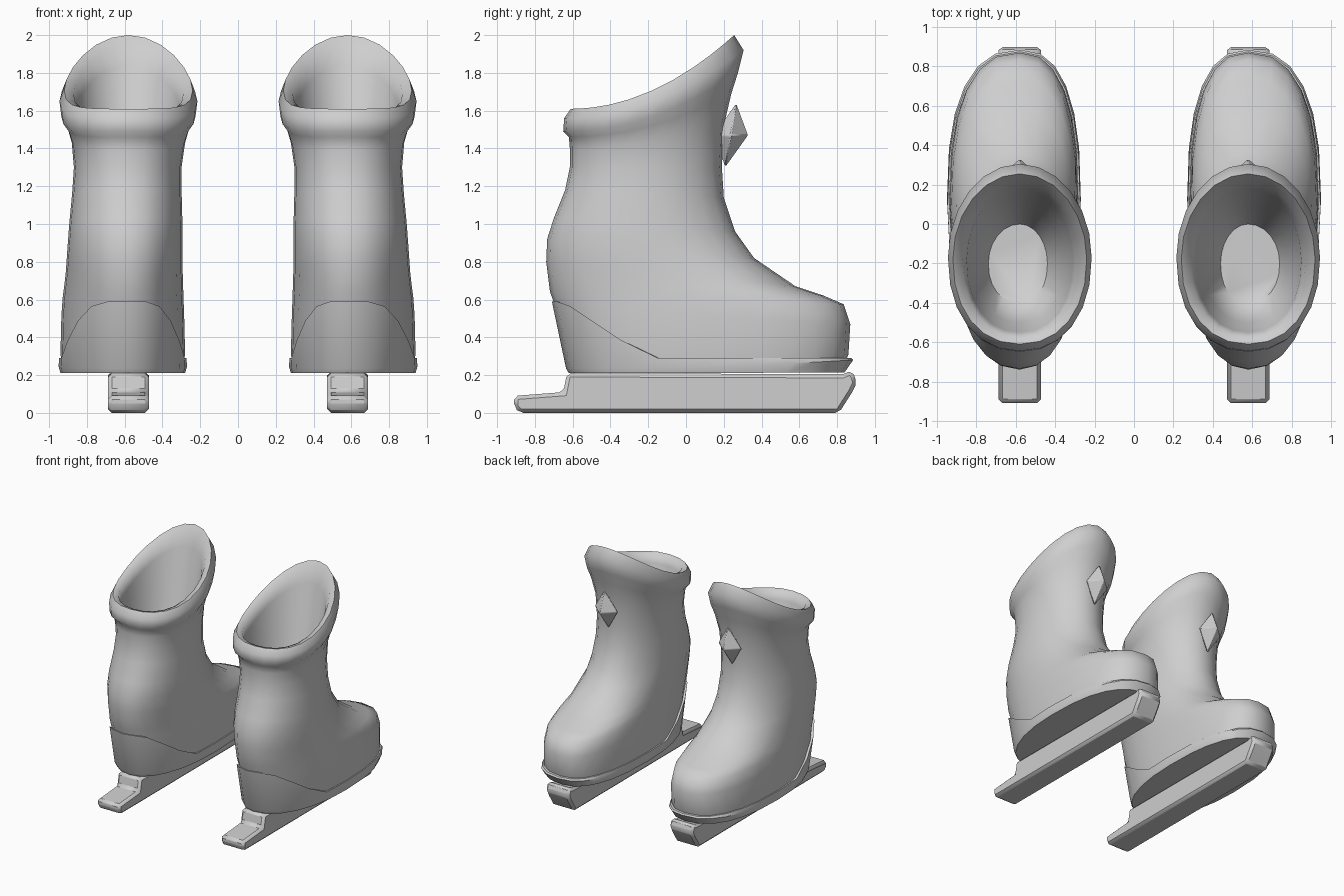
import bpy
import bmesh
import math
from mathutils import Matrix

if "Cube" in bpy.data.objects:
    bpy.data.objects.remove(bpy.data.objects["Cube"], do_unlink=True)

AXIS = 0.58      # distance of each skate from the centre
SEGMENTS = 24
GREY = (0.62, 0.62, 0.62, 1)

light_grey = bpy.data.materials.new("light_grey")
light_grey.use_nodes = True
light_grey.diffuse_color = GREY
light_grey.node_tree.nodes["Principled BSDF"].inputs["Base Color"].default_value = GREY


def clamp(value, low, high):
    return max(low, min(high, value))


def signed_power(value, exponent):
    return math.copysign(abs(value) ** exponent, value)


def finish(name, bm, side, angle, bevel=0):
    """Place the mesh on its side, mirrored for the right skate."""
    for vert in bm.verts:
        vert.co.x = side * (vert.co.x + AXIS)
    bmesh.ops.recalc_face_normals(bm, faces=bm.faces[:])
    mesh = bpy.data.meshes.new(name)
    bm.to_mesh(mesh)
    bm.free()
    mesh.materials.append(light_grey)
    part = bpy.data.objects.new(name, mesh)
    bpy.context.collection.objects.link(part)
    if bevel:
        soft_edges = part.modifiers.new("soft_edges", "BEVEL")
        soft_edges.width = bevel
        soft_edges.segments = 1
    bpy.ops.object.select_all(action="DESELECT")
    part.select_set(True)
    bpy.context.view_layer.objects.active = part
    bpy.ops.object.shade_smooth_by_angle(angle=math.radians(angle))


def ring_points(heel_y, heel_z, toe_y, toe_z, half_width):
    """Tilted egg-shaped ring: blunt at the toe, bulging outward low down, sagging when it rises to the toe."""
    bluntness = clamp(2.5 - 1.5 * (toe_z - 0.55), 2, 2.5)
    bulge = 0.03 * clamp((1.4 - heel_z) / 0.8, 0, 1)
    sag = 0.25 * max(0, toe_z - heel_z)
    for i in range(SEGMENTS):
        angle = math.tau * i / SEGMENTS
        across, along = math.cos(angle), math.sin(angle)
        exponent = 2 / (bluntness if along > 0 else 2.2)
        across = signed_power(across, exponent)
        along = signed_power(along, exponent)
        width = half_width + math.copysign(bulge, across)
        blend = (along + 1) / 2
        yield (across * width,
               heel_y + blend * (toe_y - heel_y),
               heel_z + blend * (toe_z - heel_z) - sag * (1 - along * along))


def loft(rings):
    """Skin a closed body over the rings."""
    bm = bmesh.new()
    loops = [[bm.verts.new(point) for point in ring_points(*ring)] for ring in rings]
    for lower, upper in zip(loops, loops[1:]):
        for i in range(SEGMENTS):
            bm.faces.new((lower[i - 1], lower[i], upper[i], upper[i - 1]))
    bm.faces.new(loops[0])
    bm.faces.new(loops[-1])
    return bm, loops


# Rings are heel y, heel z, toe y, toe z, half width
foot_rings = [
    (-0.61, 0.23, 0.83, 0.23, 0.32),
    (-0.64, 0.32, 0.86, 0.31, 0.33),
    (-0.69, 0.56, 0.87, 0.47, 0.325),
    (-0.72, 0.64, 0.835, 0.575, 0.32),
    (-0.73, 0.72, 0.73, 0.62, 0.315),
    (-0.74, 0.8, 0.58, 0.67, 0.31),
]
shaft_rings = [
    (-0.735, 0.92, 0.36, 0.82, 0.305),
    (-0.7, 1.03, 0.26, 0.96, 0.3),
    (-0.64, 1.18, 0.2, 1.14, 0.29),
    (-0.615, 1.3, 0.19, 1.3, 0.285),
    (-0.615, 1.4, 0.2, 1.52, 0.3),
]
collar_rings = [
    (-0.62, 1.46, 0.24, 1.69, 0.325),
    (-0.65, 1.49, 0.275, 1.8, 0.355),
    (-0.645, 1.56, 0.305, 1.92, 0.365),
    (-0.61, 1.61, 0.255, 2, 0.34),
    (-0.575, 1.6, 0.22, 1.95, 0.29),
]
lining_rings = [
    (-0.55, 1.54, 0.18, 1.84, 0.27),
    (-0.5, 1.3, 0.1, 1.4, 0.23),
    (-0.4, 1.14, 0, 1.14, 0.15),
]
sole_rings = [
    (-0.62, 0.21, 0.84, 0.215, 0.33),
    (-0.635, 0.235, 0.885, 0.28, 0.34),
    (-0.71, 0.59, 0.875, 0.3, 0.337),
    (-0.67, 0.59, 0.83, 0.3, 0.305),
]
# Side outline of the blade as y, z
blade_outline = [(-0.91, 0.09), (-0.91, 0.03), (-0.88, 0), (0.81, 0), (0.88, 0.11),
                 (0.905, 0.16), (0.88, 0.225), (0.83, 0.205), (-0.63, 0.21), (-0.65, 0.11)]


def make_boot():
    return loft(foot_rings + shaft_rings + collar_rings + lining_rings)[0]


def make_sole():
    """Low rim around the foot that climbs into a heel cup."""
    bm, loops = loft(sole_rings)
    for vert in loops[-2] + loops[-1]:
        vert.co.z = 0.29 + 0.3 * clamp((-0.2 - vert.co.y) / 0.45, 0, 1)
    return bm


def make_blade():
    bm = bmesh.new()
    half_width = 0.108
    side_face = bm.faces.new([bm.verts.new((-half_width, y, z)) for y, z in blade_outline])
    extruded = bmesh.ops.extrude_face_region(bm, geom=[side_face])["geom"]
    moved = [item for item in extruded if isinstance(item, bmesh.types.BMVert)]
    bmesh.ops.translate(bm, vec=(2 * half_width, 0, 0), verts=moved)
    return bm


def make_stud():
    """Faceted diamond leaning with the shin."""
    bm = bmesh.new()
    bmesh.ops.create_uvsphere(bm, u_segments=4, v_segments=2, radius=1)
    lean = Matrix.Shear("XY", 4, (0, 0.17))
    place = Matrix.Translation((0, 0.237, 1.47))
    bm.transform(place @ lean @ Matrix.Diagonal((0.11, 0.095, 0.175, 1)))
    return bm


for label, side in (("left", 1), ("right", -1)):
    finish(label + "_boot", make_boot(), side, 60)
    finish(label + "_sole", make_sole(), side, 40)
    finish(label + "_blade", make_blade(), side, 20, bevel=0.02)
    finish(label + "_diamond_stud", make_stud(), side, 20, bevel=0.006)
